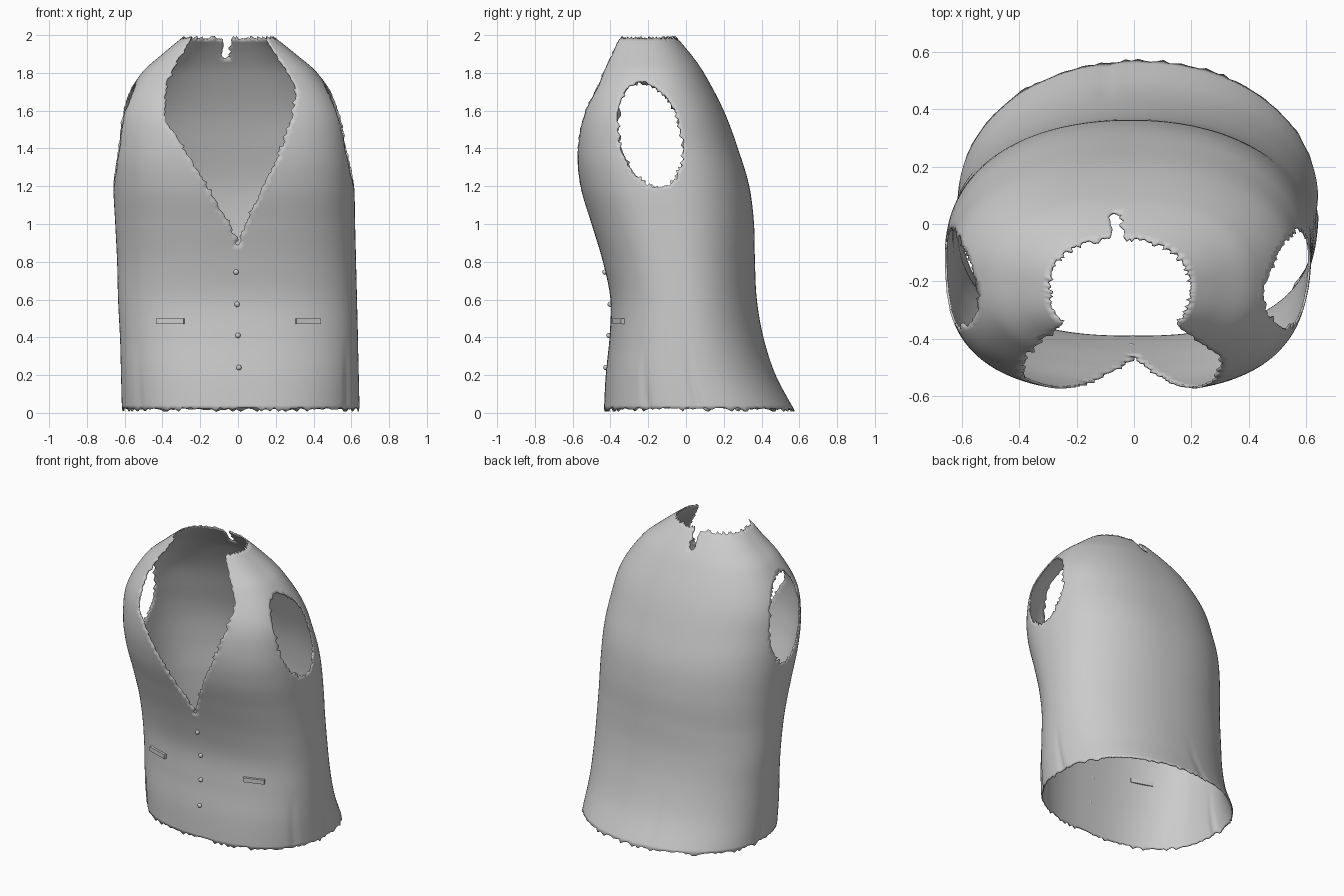
import bpy, bmesh, math, random
from mathutils import Vector

if "Cube" in bpy.data.objects:
    bpy.data.objects.remove(bpy.data.objects["Cube"])

random.seed(4)
mat = bpy.data.materials.new("light grey cloth")
mat.diffuse_color = (0.6, 0.6, 0.6, 1)
mat.use_nodes = True
mat.node_tree.nodes["Principled BSDF"].inputs["Base Color"].default_value = mat.diffuse_color

# body profile: z, left x, right x, front y, back y
BODY = [(0.0, -.615, .645, -.435, .582), (.2, -.62, .64, -.425, .475),
        (.4, -.625, .635, -.405, .41), (.6, -.635, .63, -.40, .375),
        (.8, -.64, .625, -.44, .365), (1.0, -.65, .62, -.50, .36),
        (1.2, -.66, .615, -.562, .335), (1.4, -.655, .595, -.588, .275),
        (1.6, -.625, .55, -.565, .20), (1.8, -.51, .42, -.48, .095),
        (1.9, -.40, .305, -.43, .025), (2.0, -.28, .18, -.39, -.06)]
# neck opening: z, left x, right x
NECK = [(.88, -.008, .008), (.95, -.025, .02), (1.21, -.17, .14), (1.44, -.31, .25),
        (1.56, -.385, .285), (1.69, -.385, .31), (1.76, -.375, .29),
        (1.87, -.32, .22), (2.01, -.23, .13)]


def sample(table, z):
    """Smooth interpolation of a table by its first column."""
    i = 0
    while i < len(table) - 2 and z > table[i + 1][0]:
        i += 1
    a, b = table[i], table[i + 1]
    p, q = table[max(i - 1, 0)], table[min(i + 2, len(table) - 1)]
    h = b[0] - a[0]
    t = min(max((z - a[0]) / h, 0), 1)
    out = []
    for k in range(1, len(a)):
        ma = (b[k] - p[k]) / (b[0] - p[0]) * h
        mb = (q[k] - a[k]) / (q[0] - a[0]) * h
        out.append((2*t**3 - 3*t*t + 1) * a[k] + (t**3 - 2*t*t + t) * ma
                   + (3*t*t - 2*t**3) * b[k] + (t**3 - t*t) * mb)
    return out


def squareness(z):
    """Front and back exponents of the cross-section; the chest is boxier."""
    k = min(max((z - .8) / .5, 0), 1)
    return 2.45 + .2 * k, 2.1 + .2 * k


def surface(ang, z):
    """Point on the body; ang 0 is the right side, -90 degrees the front."""
    xl, xr, yf, yb = sample(BODY, z)
    cx, cy, a, b = (xl + xr) / 2, (yf + yb) / 2, (xr - xl) / 2, (yb - yf) / 2
    c, s = math.cos(ang), math.sin(ang)
    n = squareness(z)[0 if s < 0 else 1]
    r = (abs(c) ** n + abs(s) ** n) ** (-1 / n)
    # shallow folds rising from the hem
    for fold in (0, math.pi, 1.75, -.55, -2.5):
        d = math.remainder(ang - fold, 2 * math.pi)
        r -= .02 * math.exp(-(d / .04) ** 2) * max(0, 1 - z / .4)
    return Vector((cx + a * r * c, cy + b * r * s, z))


def front_y(x, z):
    xl, xr, yf, yb = sample(BODY, z)
    n = squareness(z)[0]
    u = abs(x - (xl + xr) / 2) / ((xr - xl) / 2)
    return (yf + yb) / 2 - (yb - yf) / 2 * (1 - u ** n) ** (1 / n)


def is_open(p):
    """True where the cloth is cut away."""
    xl, xr, yf, yb = sample(BODY, p.z)
    # neck opening
    if p.z > .88 and p.y < (yf + yb) / 2:
        l, r = sample(NECK, p.z)
        if l < p.x < r:
            return True
    # notch at the back of the neck
    if p.y > -.15 and p.z > 1.87 and abs(p.x + .06) < .02:
        return True
    # armholes, leaning back at the bottom
    if abs(p.x) > .3:
        y, z = p.y + .19, p.z - 1.47
        t = math.radians(14)
        u, v = y * math.cos(t) + z * math.sin(t), z * math.cos(t) - y * math.sin(t)
        return (u / .168) ** 2 + (v / .285) ** 2 < 1
    return False


def add(name, bm):
    me = bpy.data.meshes.new(name)
    bm.to_mesh(me)
    bm.free()
    me.materials.append(mat)
    ob = bpy.data.objects.new(name, me)
    bpy.context.collection.objects.link(ob)
    bpy.ops.object.select_all(action='DESELECT')
    ob.select_set(True)
    bpy.context.view_layer.objects.active = ob
    bpy.ops.object.shade_smooth_by_angle(angle=math.radians(40))
    return ob


# vest shell, from hem to neck
bm = bmesh.new()
SEG, ROWS, Z0, Z1 = 180, 110, .022, 1.985
rings = [[bm.verts.new(surface(2 * math.pi * i / SEG, Z0 + (Z1 - Z0) * k / ROWS))
          for i in range(SEG)] for k in range(ROWS + 1)]
for k in range(ROWS):
    for i in range(SEG):
        n = (i + 1) % SEG
        bm.faces.new((rings[k][i], rings[k][n], rings[k + 1][n], rings[k + 1][i]))
cut = [f for f in bm.faces if is_open(f.calc_center_median())]
bmesh.ops.delete(bm, geom=cut, context='FACES')
# even out the cut edges along their own length, then tear them slightly
edge = [v for v in bm.verts if v.is_boundary]
for _ in range(3):
    new = {}
    for v in edge:
        near = [e.other_vert(v).co for e in v.link_edges if e.is_boundary]
        new[v] = v.co * .5 + sum(near, Vector()) / len(near) * .5
    for v, co in new.items():
        v.co = co
for v in edge:
    inner = [e.other_vert(v).co for e in v.link_edges if not e.is_boundary]
    if inner:
        away = v.co - sum(inner, Vector()) / len(inner)
        if away.length > 1e-5:
            v.co += away.normalized() * random.choice((-.006, -.003, 0, .004, .014))
            v.co.z = min(max(v.co.z, .006), 2.0)
vest = add("vest_body", bm)
solid = vest.modifiers.new("cloth thickness", 'SOLIDIFY')
solid.thickness = .008
solid.offset = -1

# buttons
for x, z in ((-.01, .745), (-.005, .575), (0, .41), (.005, .24)):
    bm = bmesh.new()
    bmesh.ops.create_uvsphere(bm, u_segments=12, v_segments=8, radius=.014)
    bmesh.ops.translate(bm, verts=bm.verts, vec=(x, front_y(x, z) - .003, z))
    add("button", bm)

# pocket welts following the front
for x0, x1 in ((-.43, -.285), (.305, .435)):
    p, q = (Vector((x, front_y(x, .485), .485)) for x in (x0, x1))
    d = q - p
    bm = bmesh.new()
    bmesh.ops.create_cube(bm, size=1)
    for v in bm.verts:
        v.co = Vector((v.co.x * d.length, v.co.y * .03, v.co.z * .03))
    ob = add("pocket_welt", bm)
    ob.location = (p + q) / 2 + Vector((0, -.004, 0))
    ob.rotation_euler.z = math.atan2(d.y, d.x)
